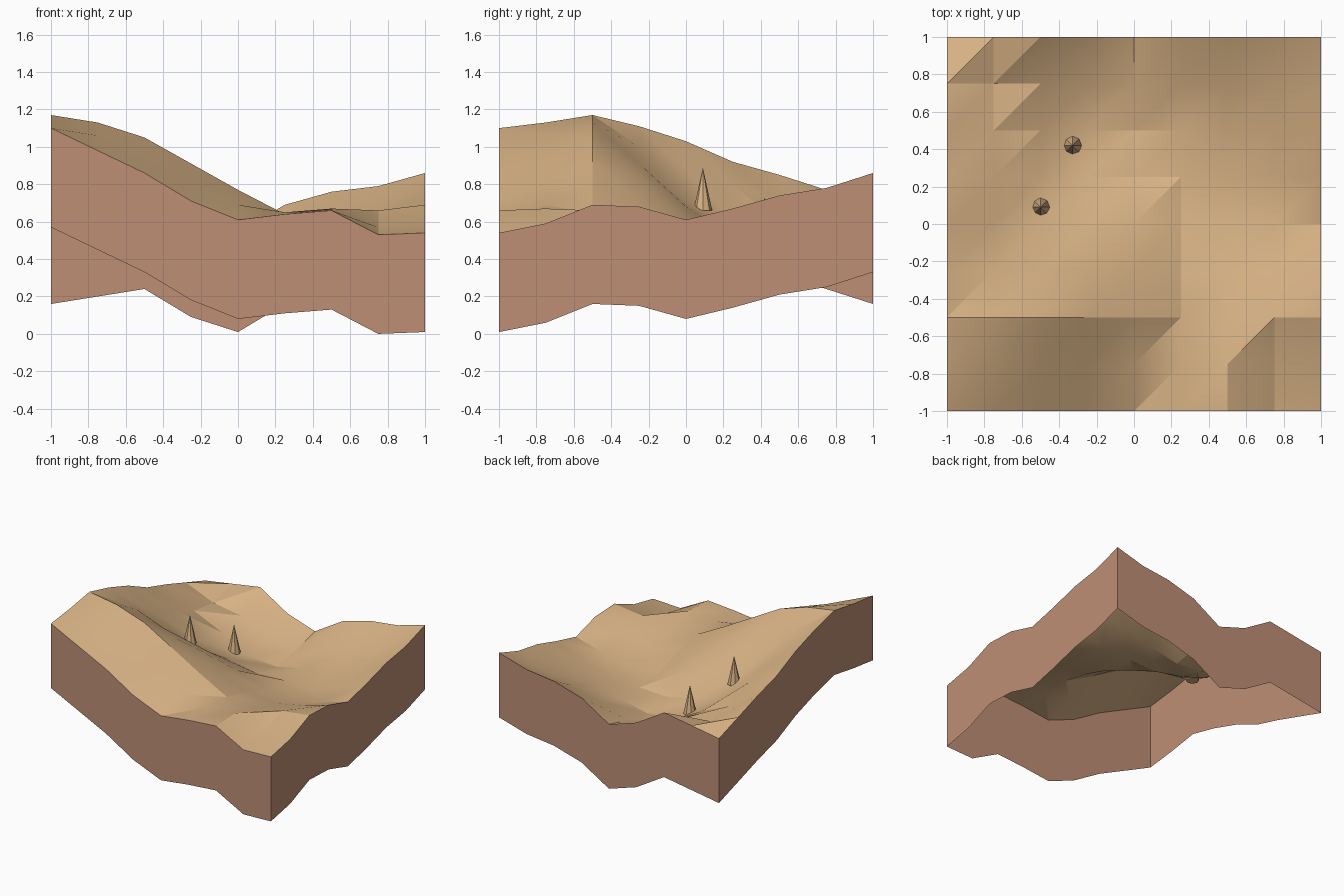
import bpy
import bmesh
import math
from mathutils import Matrix

default_cube = bpy.data.objects.get("Cube")
if default_cube:
    bpy.data.objects.remove(default_cube, do_unlink=True)


def make_material(name, colour):
    material = bpy.data.materials.new(name)
    material.use_nodes = True
    rgba = (*colour, 1)
    material.diffuse_color = rgba
    material.node_tree.nodes["Principled BSDF"].inputs["Base Color"].default_value = rgba
    return material


def make_object(name, bm, material):
    mesh = bpy.data.meshes.new(name)
    bm.to_mesh(mesh)
    bm.free()
    mesh.materials.append(material)
    created = bpy.data.objects.new(name, mesh)
    bpy.context.collection.objects.link(created)
    return created


sand = make_material("sand tan", (0.69, 0.45, 0.235))
clay = make_material("clay brown", (0.52, 0.275, 0.18))

# Ground heights in hundredths, one row per grid line from front to back
ROWS = [
    "110 98 86 71 61 64 66 53 54",
    "113 106 95 81 69 65 67 57 59",
    "117 113 105 91 77 64 61 66 69",
    "111 100 91 83 71 59 56 61 68",
    "103 87 71 68 60 51 50 54 61",
    "92 80 61 53 48 49 50 56 67",
    "85 70 59 46 44 49 55 62 74",
    "77 67 63 52 48 56 63 68 78",
    "69 73 77 62 54 69 76 79 86",
]
heights = [[int(value) / 100 for value in row.split()] for row in ROWS]
count = len(heights)
last = count - 1
SKIRT_DEPTH = 0.53


def ground_point(column, row):
    return (2 * column / last - 1, 2 * row / last - 1, heights[row][column])


# Rolling ground, each grid cell split along the same diagonal
bm = bmesh.new()
grid = [[bm.verts.new(ground_point(c, r)) for c in range(count)] for r in range(count)]
for r in range(last):
    for c in range(last):
        near_left, near_right = grid[r][c], grid[r][c + 1]
        far_left, far_right = grid[r + 1][c], grid[r + 1][c + 1]
        bm.faces.new((near_left, near_right, far_right))
        bm.faces.new((near_left, far_right, far_left))
ground = make_object("ground_surface", bm, sand)
bpy.ops.object.select_all(action="DESELECT")
ground.select_set(True)
bpy.context.view_layer.objects.active = ground
bpy.ops.object.shade_smooth_by_angle(angle=math.radians(20))

# Earth skirt following the border, open underneath
border = [(c, 0) for c in range(last)]
border += [(last, r) for r in range(last)]
border += [(last - c, last) for c in range(last)]
border += [(0, last - r) for r in range(last)]
bm = bmesh.new()
upper = [bm.verts.new(ground_point(c, r)) for c, r in border]
lower = [bm.verts.new((v.co.x, v.co.y, v.co.z - SKIRT_DEPTH)) for v in upper]
for i in range(len(border)):
    following = (i + 1) % len(border)
    bm.faces.new((lower[i], lower[following], upper[following], upper[i]))
make_object("earth_skirt", bm, clay)


# Two slim pointed spikes standing on the slope
def add_spike(name, x, y, base, height=0.23):
    bm = bmesh.new()
    bmesh.ops.create_cone(
        bm, cap_ends=True, segments=8, radius1=0.05, radius2=0, depth=height,
        matrix=Matrix.Translation((x, y, base + height / 2)),
    )
    make_object(name, bm, sand)


add_spike("spike_front", -0.5, 0.09, 0.66)
add_spike("spike_back", -0.33, 0.42, 0.5)
